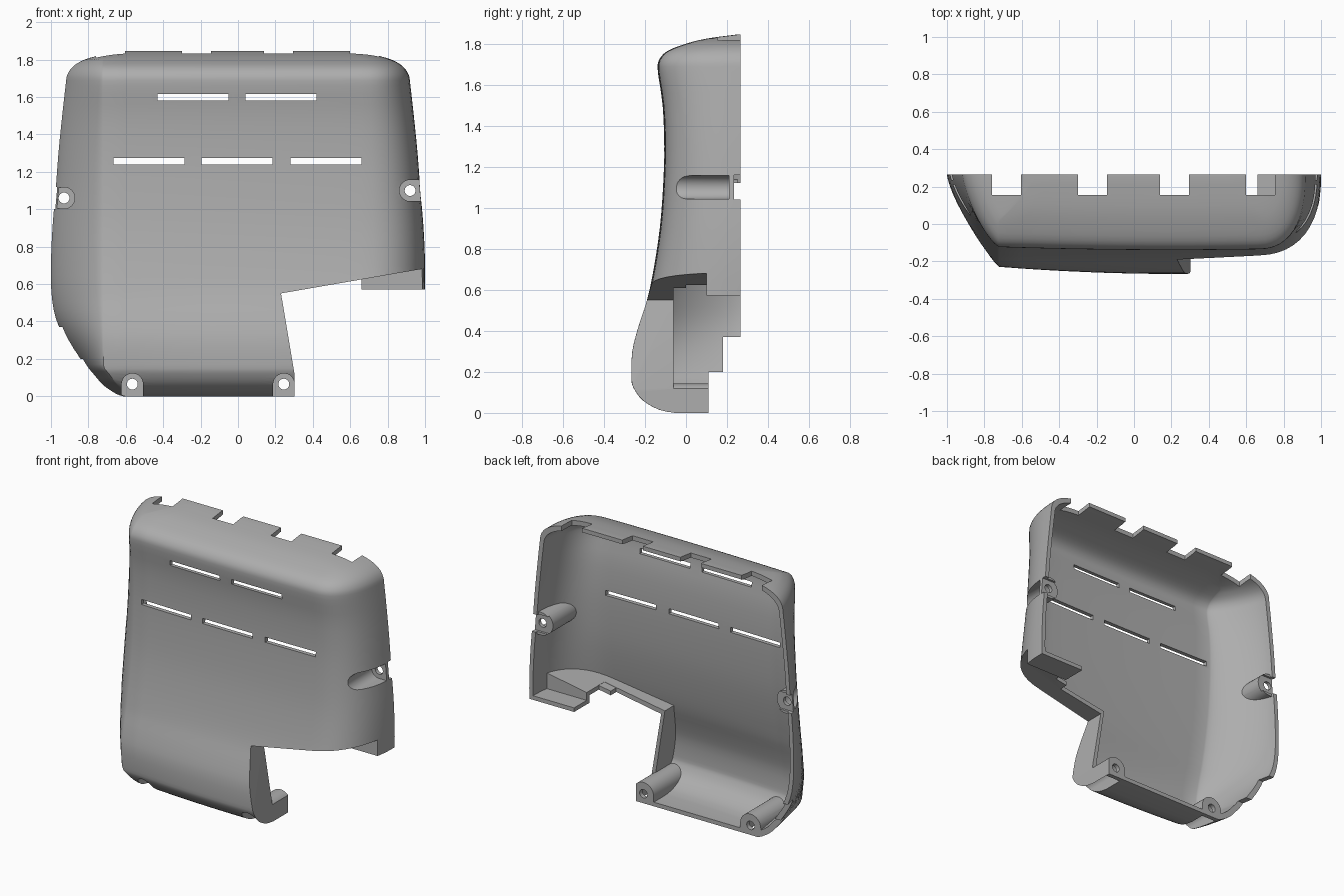
import bpy, bmesh, math
from mathutils import Vector

if "Cube" in bpy.data.objects:
    bpy.data.objects.remove(bpy.data.objects["Cube"])

HEIGHT, BACK, WALL, FAR = 1.845, 0.265, 0.028, 1.5

grey = bpy.data.materials.new("grey plastic")
grey.use_nodes = True
tone = (0.42, 0.42, 0.42, 1)
grey.diffuse_color = tone
grey.node_tree.nodes["Principled BSDF"].inputs["Base Color"].default_value = tone

# Rows of the body: height, half width, front depth
ROWS = [Vector(r) for r in (
    (0, .65, -.05), (.015, .68, -.13), (.06, .74, -.21), (.12, .79, -.255),
    (.17, .83, -.266), (.3, .92, -.262), (.42, .975, -.232), (.55, .997, -.19),
    (.7, 1, -.158), (.9, .992, -.128), (1.1, .975, -.112), (1.3, .96, -.106),
    (1.5, .94, -.114), (1.66, .922, -.137), (1.72, .912, -.132),
    (1.765, .88, -.09), (1.8, .82, 0), (1.825, .73, .1), (HEIGHT, .62, .25))]


def smooth_rows(rows, steps=3):
    """Catmull-Rom refinement of the rows."""
    out = []
    for i in range(len(rows) - 1):
        a, b = rows[max(i - 1, 0)], rows[i]
        c, d = rows[i + 1], rows[min(i + 2, len(rows) - 1)]
        for s in range(steps):
            t = s / steps
            out.append(b + (c - a) * (t / 2)
                       + (a * 2 - b * 5 + c * 4 - d) * (t * t / 2)
                       + (b * 3 - a - c * 3 + d) * (t ** 3 / 2))
    return out + [rows[-1]]


def make_object(name, bm):
    bmesh.ops.recalc_face_normals(bm, faces=bm.faces)
    mesh = bpy.data.meshes.new(name)
    bm.to_mesh(mesh)
    bm.free()
    mesh.materials.append(grey)
    obj = bpy.data.objects.new(name, mesh)
    bpy.context.collection.objects.link(obj)
    return obj


def section(row, inset):
    """Plan outline at one height: left side, front, right side."""
    z, w, front = row
    left, right = -w + inset, (w if z > .6 else 1) - inset
    front = min(front + inset, BACK - .006)
    cl = max(-.72 + inset, left + .1)
    cr = min(.66 - inset, right - .15)
    bulge = (.015 + .035 * max(0, 1 - z / .6)) * min(1, (BACK - front) / .3)
    edge = lambda x: front + bulge * ((x - .2) / .9) ** 2
    pts, n = [], 12

    def side(end, corner, power):
        y = edge(corner)
        for i in range(n + 1):
            a = math.pi / 2 * i / n
            u, v = max(math.cos(a), 0) ** (2 / power), math.sin(a) ** (2 / power)
            yield corner + (end - corner) * u, BACK + (y - BACK) * v

    pts += side(left, cl, 1.35)
    pts += [(x, edge(x)) for x in (cl + (cr - cl) * i / n for i in range(1, n))]
    pts += reversed(list(side(right, cr, 2.4)))
    if inset:
        pts = [(left, BACK + .1)] + pts + [(right, BACK + .1)]
    height = inset + max(z, 0) * (HEIGHT - 2 * inset) / HEIGHT
    return [(x, y, height) for x, y in pts]


def loft(name, inset):
    bm = bmesh.new()
    rings = [[bm.verts.new(p) for p in section(r, inset)] for r in smooth_rows(ROWS)]
    for a, b in zip(rings, rings[1:]):
        for i in range(len(a)):
            j = (i + 1) % len(a)
            bm.faces.new((a[i], a[j], b[j], b[i]))
    bm.faces.new(rings[0])
    bm.faces.new(rings[-1])
    return make_object(name, bm)


def prism(outline, y0, y1):
    """Solid with an outline in x and z, running along y."""
    bm = bmesh.new()
    a, b = [[bm.verts.new((x, y, z)) for x, z in outline] for y in (y0, y1)]
    bm.faces.new(a)
    bm.faces.new(b)
    for i in range(len(a)):
        j = (i + 1) % len(a)
        bm.faces.new((a[i], a[j], b[j], b[i]))
    return make_object("cutter", bm)


def box(x0, x1, z0, z1, y0, y1):
    return prism([(x0, z0), (x1, z0), (x1, z1), (x0, z1)], y0, y1)


def arch(x, z, out, r, y0, y1):
    """Half round channel, open towards the direction out."""
    base = math.atan2(out[1], out[0]) + math.pi / 2
    pts = [(x + r * math.cos(base + math.pi * i / 16),
            z + r * math.sin(base + math.pi * i / 16)) for i in range(17)]
    ends = [(p[0] + out[0] * .3, p[1] + out[1] * .3) for p in (pts[-1], pts[0])]
    return prism(pts + ends, y0, y1)


def disc(x, z, r, y0, y1):
    turn = [math.tau * i / 24 for i in range(24)]
    return prism([(x + r * math.cos(a), z + r * math.sin(a)) for a in turn], y0, y1)


def subtract(target, cutter):
    """Cut the target, then delete the cutter."""
    mod = target.modifiers.new("cut", "BOOLEAN")
    mod.operation, mod.solver, mod.object = "DIFFERENCE", "EXACT", cutter
    bpy.context.view_layer.objects.active = target
    bpy.ops.object.modifier_apply(modifier=mod.name)
    bpy.data.objects.remove(cutter)


shell = loft("cover_shell", 0)
core = loft("hollow_core", WALL)

# Screw bosses: x, z, open direction, back end, recess end
BOSSES = [(-.93, 1.06, (-1, 0), .25, .21), (.92, 1.1, (1, 0), .25, .21),
          (-.565, .065, (0, -1), .13, .08), (.245, .065, (0, -1), .13, .08)]
for x, z, out, end, _ in BOSSES:
    subtract(core, arch(x, z, out, .078, -FAR, end))


# Walls that line the cut-out corner
def corner(pad, x0=None):
    slope = lambda x: .55 + (x - .23) * .172 + pad
    if x0:
        return [(x0, .4), (FAR, .4), (FAR, .68 + pad), (.98, .68 + pad), (x0, slope(x0))]
    return [(.302 - pad, -.2), (.302 - pad, .12), (.23 - pad, .55 + pad),
            (.98, .68 + pad), (FAR, .68 + pad), (FAR, -.2)]


subtract(core, prism(corner(WALL), -FAR, -.06))
subtract(core, prism(corner(WALL + .001, .57), -FAR, 0))
subtract(core, prism(corner(WALL + .002, .66), -FAR, .13))
subtract(core, box(.661, FAR, .4, .6, 0, FAR))

# Hollow the body, then open the lower corner
subtract(shell, core)
subtract(shell, prism(corner(0), -FAR, .1))
subtract(shell, box(.302, FAR, -.2, .572, .09, FAR))

# Stepped back rim at the bottom
subtract(shell, box(-FAR, FAR, -.2, .2, .11, FAR))
subtract(shell, box(-FAR, .6, -.1, .37, .18, FAR))

# Vent slots
for z, starts in ((1.58, (-.43, .04)), (1.24, (-.665, -.195, .28))):
    for x in starts:
        subtract(shell, box(x, x + .38, z, z + .035, -FAR, .2))

# Gaps between the top tabs
for x in (-.76, -.3, .14, .6):
    subtract(shell, box(x, x + .155, 1.7, 2, .155, FAR))

# Screw recesses, holes and rim notches
for x, z, out, end, floor in BOSSES:
    subtract(shell, arch(x, z, out, .057, -FAR, floor))
    subtract(shell, disc(x, z, .029, -FAR, FAR))
    if out[0]:
        subtract(shell, box(x - .12, x + .12, z - .06, z + .06, .235, FAR))

bpy.ops.object.select_all(action="DESELECT")
shell.select_set(True)
bpy.context.view_layer.objects.active = shell
bpy.ops.object.shade_smooth_by_angle(angle=math.radians(32))
